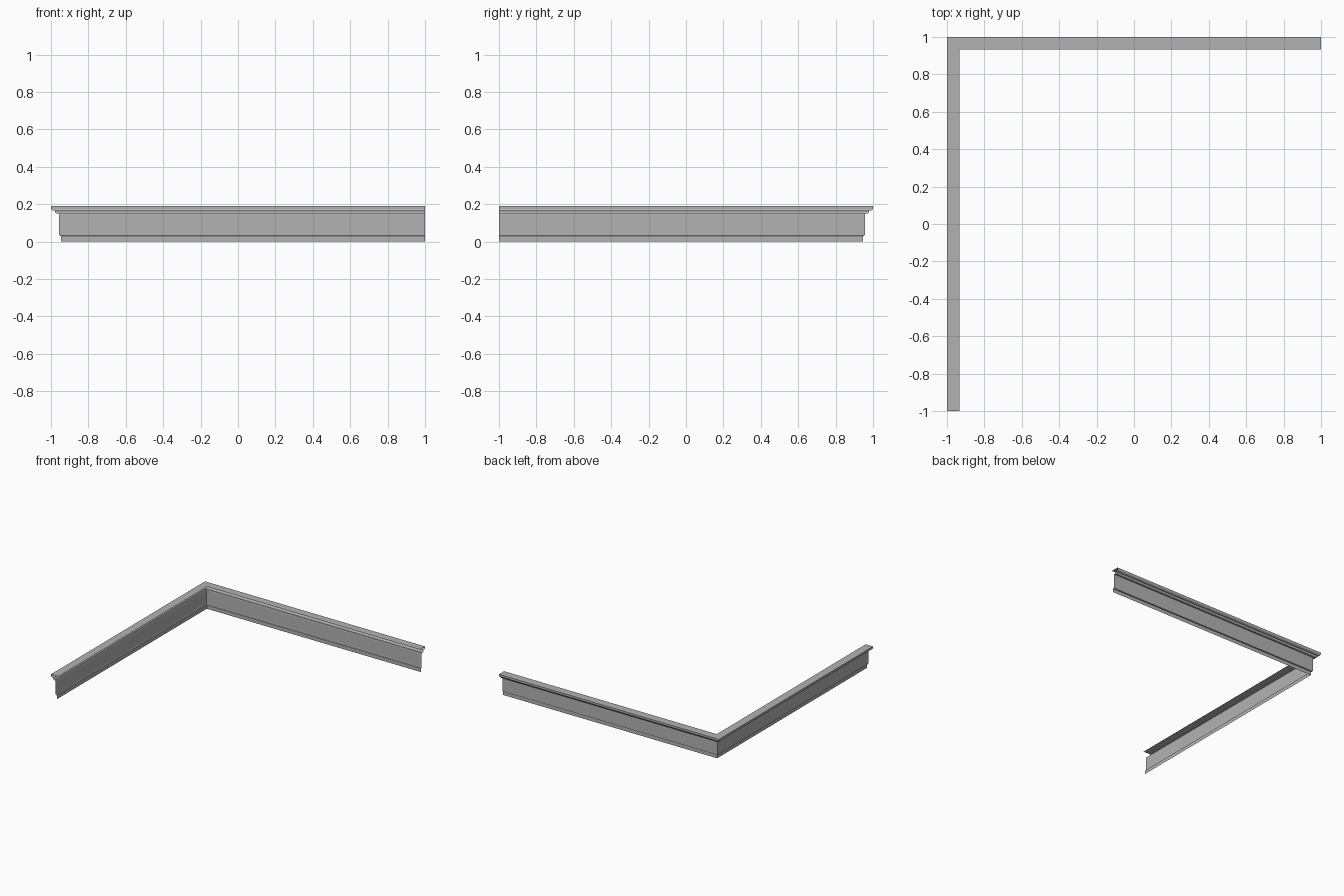
import bpy, bmesh

cube = bpy.data.objects.get("Cube")
if cube:
    bpy.data.objects.remove(cube, do_unlink=True)

# One plain grey for the whole moulding
grey = bpy.data.materials.new("plain_grey")
grey.use_nodes = True
colour = (0.45, 0.45, 0.45, 1)
grey.diffuse_color = colour
grey.node_tree.nodes["Principled BSDF"].inputs["Base Color"].default_value = colour

# Open section, hollow behind: (distance in from outer edge, height)
SECTION = [
    (0.067, 0.19), (0, 0.19),                        # flat top
    (0, 0.176), (0.004, 0.17), (0.01, 0.167),        # rounded upper lip
    (0.02, 0.165), (0.023, 0.157), (0.03, 0.15),     # lower lip
    (0.04, 0.15), (0.043, 0.144),                    # step into the board
    (0.043, 0.037), (0.046, 0.032),                  # flat board
    (0.054, 0.03), (0.054, 0),                       # recessed foot
]


def sweep(name, path):
    """Skin the section along a path given as a function of inset."""
    bm = bmesh.new()
    rows = [[bm.verts.new((x, y, z)) for x, y in path(d)] for d, z in SECTION]
    for upper, lower in zip(rows, rows[1:]):
        for i in range(len(upper) - 1):
            bm.faces.new((upper[i], upper[i + 1], lower[i + 1], lower[i]))
    bm.normal_update()
    # Turn the surface so that the flat top faces up
    bm.faces.ensure_lookup_table()
    if bm.faces[0].normal.z < 0:
        bmesh.ops.reverse_faces(bm, faces=bm.faces[:])
    mesh = bpy.data.meshes.new(name)
    bm.to_mesh(mesh)
    bm.free()
    mesh.materials.append(grey)
    obj = bpy.data.objects.new(name, mesh)
    bpy.context.collection.objects.link(obj)
    return obj


# Two straight runs meeting in a mitred corner
sweep("corner_moulding", lambda d: [(1, 1 - d), (d - 1, 1 - d), (d - 1, -1)])
